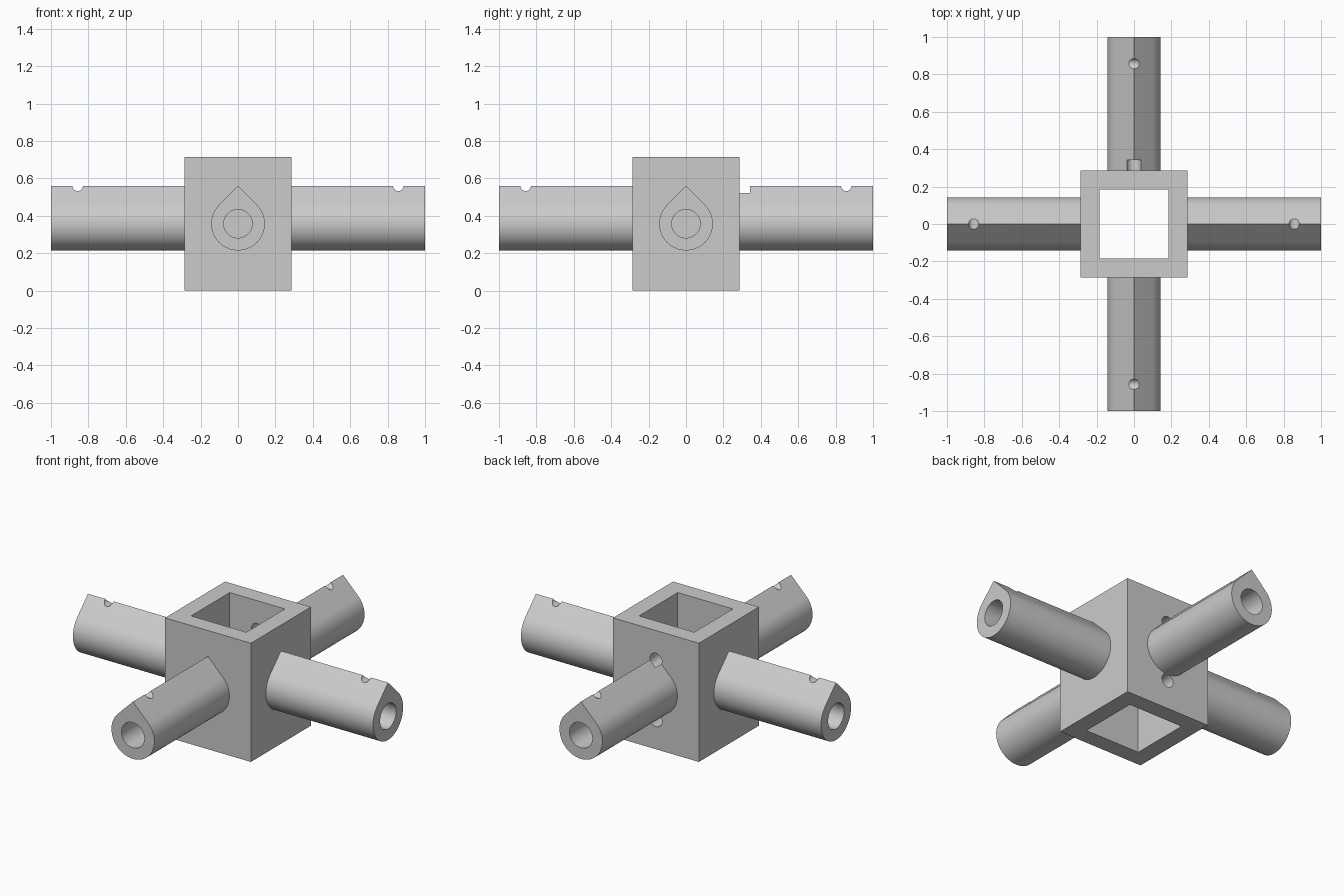
import bpy
import bmesh
from math import radians, cos, sin, pi, sqrt
from mathutils import Matrix

HUB, HEIGHT, OPENING = 0.286, 0.715, 0.184   # half width, height, half opening
MID = HEIGHT / 2                             # height of the arm axes
ARM_R, BORE_R, PIN_R, VENT_R = 0.143, 0.076, 0.028, 0.04
PIN_X, VENT_END, VENT_OFFSET = 0.857, 0.343, 0.181

if "Cube" in bpy.data.objects:
    bpy.data.objects.remove(bpy.data.objects["Cube"], do_unlink=True)

grey = bpy.data.materials.new("plain grey")
grey.use_nodes = True
colour = (0.6, 0.6, 0.6, 1)
grey.diffuse_color = colour
grey.node_tree.nodes["Principled BSDF"].inputs["Base Color"].default_value = colour


def make_object(name, bm):
    bmesh.ops.recalc_face_normals(bm, faces=bm.faces)
    mesh = bpy.data.meshes.new(name)
    bm.to_mesh(mesh)
    bm.free()
    mesh.materials.append(grey)
    obj = bpy.data.objects.new(name, mesh)
    bpy.context.collection.objects.link(obj)
    return obj


def prism(name, profile, x0, x1):
    """Extrude a (y, z) profile along x."""
    bm = bmesh.new()
    face = bm.faces.new([bm.verts.new((x0, y, z)) for y, z in profile])
    out = bmesh.ops.extrude_face_region(bm, geom=[face])
    verts = [v for v in out["geom"] if isinstance(v, bmesh.types.BMVert)]
    bmesh.ops.translate(bm, verts=verts, vec=(x1 - x0, 0, 0))
    return make_object(name, bm)


def circle(radius, z, count=64):
    return [(radius * cos(2 * pi * i / count), z + radius * sin(2 * pi * i / count))
            for i in range(count)]


def box(name, half, z0, z1):
    bm = bmesh.new()
    bmesh.ops.create_cube(bm, size=1)
    bmesh.ops.scale(bm, verts=bm.verts, vec=(2 * half, 2 * half, z1 - z0))
    bmesh.ops.translate(bm, verts=bm.verts, vec=(0, 0, (z0 + z1) / 2))
    return make_object(name, bm)


def select(obj):
    bpy.ops.object.select_all(action='DESELECT')
    obj.select_set(True)
    bpy.context.view_layer.objects.active = obj


def cut(obj, cutter):
    mod = obj.modifiers.new("cut", 'BOOLEAN')
    mod.operation, mod.solver, mod.object = 'DIFFERENCE', 'EXACT', cutter
    select(obj)
    bpy.ops.object.modifier_apply(modifier=mod.name)
    bpy.data.objects.remove(cutter, do_unlink=True)


def cut_vents(obj):
    """Two round channels above and below the arm axis."""
    for side in (1, -1):
        cut(obj, prism("cutter", circle(VENT_R, MID + side * VENT_OFFSET, 32), 0.15, VENT_END))


def finish(obj, turn):
    obj.data.transform(Matrix.Rotation(turn, 4, 'Z'))
    select(obj)
    bpy.ops.object.shade_smooth_by_angle(angle=radians(25))


# Square hub, open from top to bottom, with two channels in its back wall
hub = box("hub", HUB, 0, HEIGHT)
cut(hub, box("cutter", OPENING, -0.1, HEIGHT + 0.1))
cut_vents(hub)
finish(hub, pi / 2)

# Teardrop section: round below, 45 degree roof above
steps = 48
arc = [radians(45 - 270 * i / steps) for i in range(steps + 1)]
teardrop = [(ARM_R * cos(a), MID + ARM_R * sin(a)) for a in arc]
teardrop.append((0, MID + ARM_R * sqrt(2)))

for k, name in enumerate(("left_arm", "back_arm", "right_arm", "front_arm")):
    arm = prism(name, teardrop, HUB, 1)
    cut(arm, prism("cutter", circle(BORE_R, MID), HUB - 0.1, 1.1))
    # Cross groove through the ridge near the tip
    groove = prism("cutter", circle(PIN_R, 0, 32), -0.2, 0.2)
    groove.data.transform(Matrix.Translation((PIN_X, 0, MID + ARM_R * sqrt(2)))
                          @ Matrix.Rotation(pi / 2, 4, 'Z'))
    cut(arm, groove)
    if name == "back_arm":
        cut_vents(arm)
    # Remove the hidden face against the hub
    bm = bmesh.new()
    bm.from_mesh(arm.data)
    hidden = [f for f in bm.faces if all(v.co.x < HUB + 0.001 for v in f.verts)]
    bmesh.ops.delete(bm, geom=hidden, context='FACES')
    bm.to_mesh(arm.data)
    bm.free()
    finish(arm, k * pi / 2)
